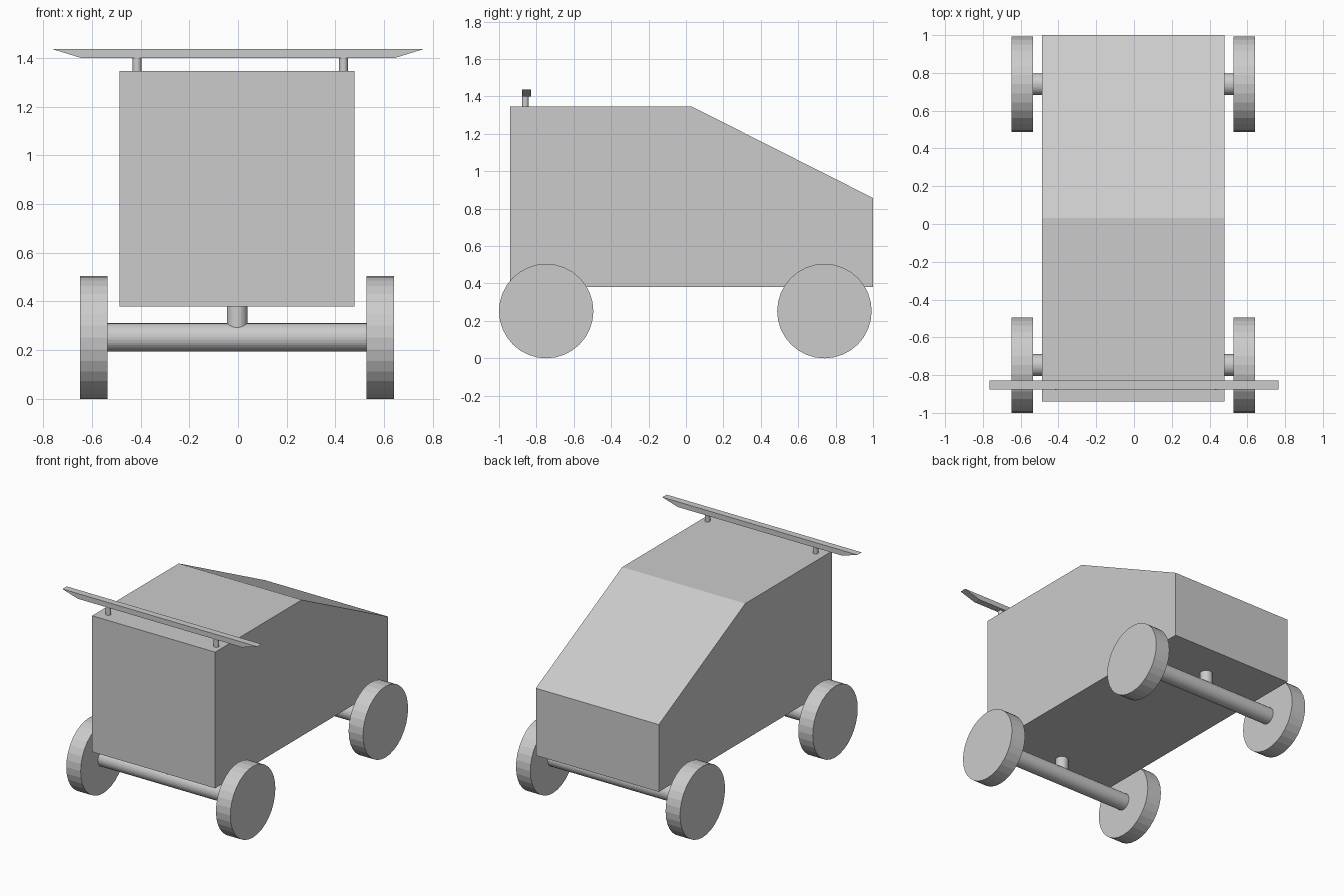
import bpy
from math import pi

if "Cube" in bpy.data.objects:
    bpy.data.objects.remove(bpy.data.objects["Cube"])

CX = -0.004          # the chassis sits slightly off the wing's centre line
WHEEL_R = 0.2525


def extrude(name, profile, axis, lo, hi):
    """Prism from a 2D profile; axis 'x' takes (y, z) points, axis 'y' takes (x, z)."""
    n = len(profile)
    if axis == 'x':
        verts = [(d, a, b) for d in (lo, hi) for a, b in profile]
    else:
        verts = [(a, d, b) for d in (hi, lo) for a, b in profile]
    faces = [tuple(range(n))[::-1], tuple(range(n, 2 * n))]
    faces += [(i, (i + 1) % n, n + (i + 1) % n, n + i) for i in range(n)]
    mesh = bpy.data.meshes.new(name)
    mesh.from_pydata(verts, [], faces)
    obj = bpy.data.objects.new(name, mesh)
    bpy.context.collection.objects.link(obj)
    return obj


def cylinder(name, loc, radius, depth, sideways=False, sides=32):
    rot = (0, pi / 2, 0) if sideways else (0, 0, 0)
    bpy.ops.mesh.primitive_cylinder_add(vertices=sides, radius=radius, depth=depth,
                                        location=loc, rotation=rot)
    bpy.context.object.name = name
    return bpy.context.object


# Wedge-nosed body
extrude("body", [(-0.94, 0.38), (1.0, 0.38), (1.0, 0.857), (0.031, 1.346), (-0.94, 1.346)],
        'x', CX - 0.483, CX + 0.483)

# Wheels, axles and the short posts joining each axle to the body
for end, y in (("front", -0.7475), ("rear", 0.74)):
    cylinder(end + "_axle", (CX, y, WHEEL_R), 0.058, 1.09, sideways=True)
    cylinder(end + "_axle_post", (CX, y, 0.318), 0.042, 0.125)
    for side, s in (("left", -1), ("right", 1)):
        cylinder(f"{end}_{side}_wheel", (CX + s * 0.5875, y, WHEEL_R), WHEEL_R, 0.113,
                 sideways=True)

# Wing with slanted ends on two small supports
extrude("wing", [(-0.645, 1.40), (0.645, 1.40), (0.765, 1.437), (-0.765, 1.437)],
        'y', -0.876, -0.828)
for side, x in (("left", -0.415), ("right", 0.433)):
    cylinder(side + "_wing_support", (x, -0.86, 1.371), 0.018, 0.062)
